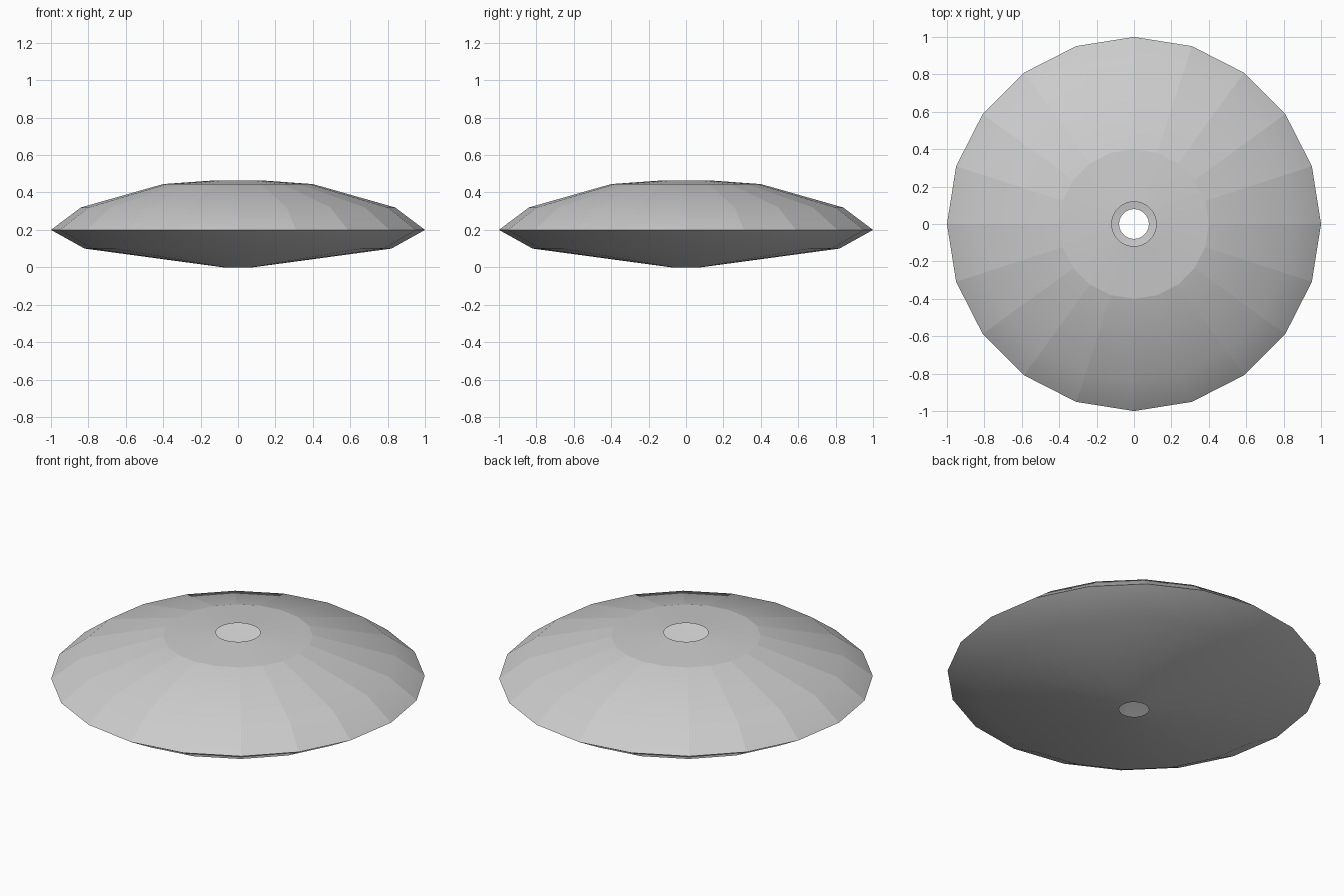
import bpy, bmesh
from math import sin, cos, pi

if "Cube" in bpy.data.objects:
    bpy.data.objects.remove(bpy.data.objects["Cube"])

SIDES = 20
# (radius, height) from the top opening, over the rim, to the bottom opening
PROFILE = [(0.12, 0.465), (0.40, 0.445), (0.84, 0.32), (1.00, 0.20), (0.82, 0.10), (0.08, 0.0)]
SHARP_RINGS = (1, 3)   # edge of the top disc, outer rim
RIBBED_BANDS = (1, 2)  # upper bands with visible facets

# open saucer shell, lofted ring by ring
bm = bmesh.new()
rings = [[bm.verts.new((r * cos(2 * pi * i / SIDES), r * sin(2 * pi * i / SIDES), z))
          for i in range(SIDES)] for r, z in PROFILE]
for a, b in zip(rings, rings[1:]):
    for i in range(SIDES):
        j = (i + 1) % SIDES
        bm.faces.new((a[i], b[i], b[j], a[j])).smooth = True

# sharp creases
for k in SHARP_RINGS:
    for i in range(SIDES):
        bm.edges.get((rings[k][i], rings[k][(i + 1) % SIDES])).smooth = False
for k in RIBBED_BANDS:
    for i in range(SIDES):
        bm.edges.get((rings[k][i], rings[k + 1][i])).smooth = False

mesh = bpy.data.meshes.new("saucer_shell")
bm.to_mesh(mesh)
bm.free()
shell = bpy.data.objects.new("saucer_shell", mesh)
bpy.context.collection.objects.link(shell)
